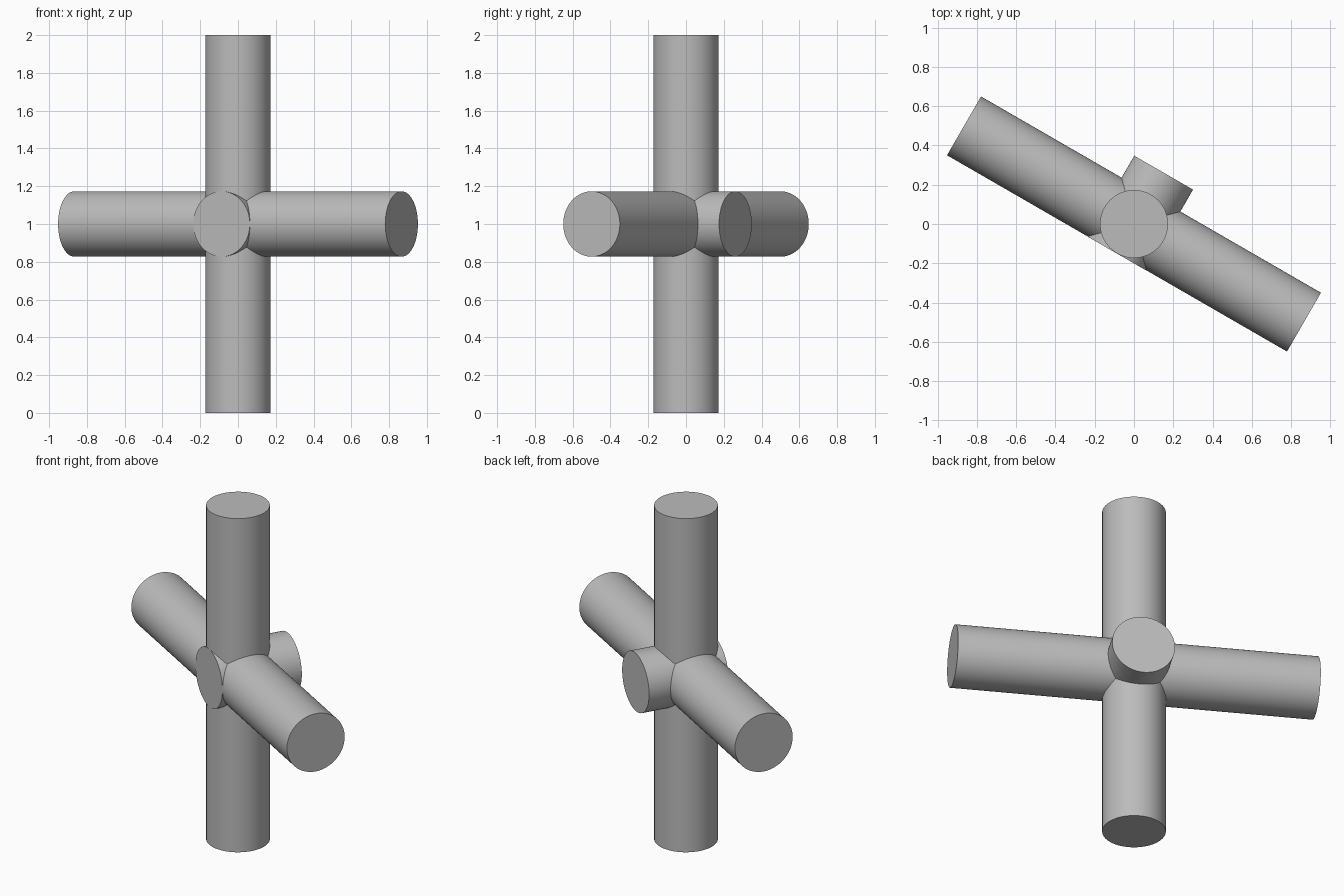
import bpy
from math import radians
from mathutils import Vector, Matrix

cube = bpy.data.objects.get("Cube")
if cube:
    bpy.data.objects.remove(cube, do_unlink=True)

RADIUS = 0.173
CENTRE = Vector((0, 0, 1))

grey = bpy.data.materials.new("plain_grey")
grey.use_nodes = True
colour = (0.5, 0.5, 0.5, 1)
grey.diffuse_color = colour
grey.node_tree.nodes["Principled BSDF"].inputs["Base Color"].default_value = colour


def bar(name, direction, start, end):
    """Round bar along a direction, between two distances from the hub centre."""
    rotation = direction.to_track_quat('Z', 'Y').to_euler()
    bpy.ops.mesh.primitive_cylinder_add(
        vertices=96, radius=RADIUS, depth=end - start,
        location=CENTRE + direction * (start + end) / 2, rotation=rotation)
    obj = bpy.context.object
    obj.name = name
    obj.data.materials.append(grey)
    bpy.ops.object.shade_smooth_by_angle(angle=radians(30))
    return obj


turn = Matrix.Rotation(radians(-30), 3, 'Z')

# Upright bar, long cross bar, and short stub that sits flush at the front
bar("upright_bar", Vector((0, 0, 1)), -1, 1)
bar("cross_bar", turn @ Vector((1, 0, 0)), -1, 1)
bar("short_stub", turn @ Vector((0, 1, 0)), -0.174, 0.302)
